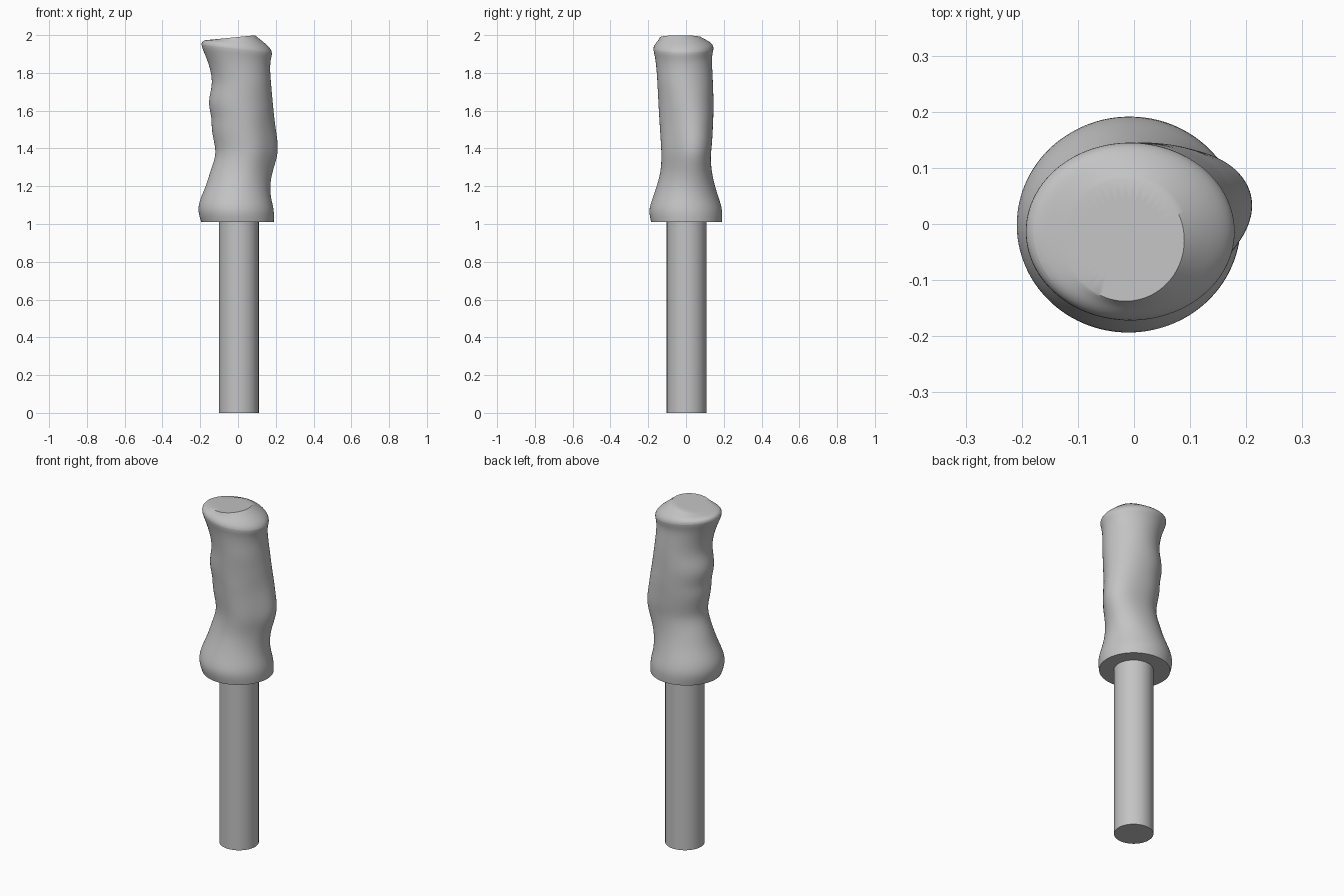
import bpy, bmesh, math

cube = bpy.data.objects.get("Cube")
if cube:
    bpy.data.objects.remove(cube)

SEGMENTS = 40


def make_material(name, colour):
    mat = bpy.data.materials.new(name)
    mat.use_nodes = True
    mat.diffuse_color = colour
    mat.node_tree.nodes["Principled BSDF"].inputs["Base Color"].default_value = colour
    return mat


grey = make_material("plain grey", (0.55, 0.55, 0.55, 1))


def shade(obj, angle):
    bpy.ops.object.select_all(action="DESELECT")
    obj.select_set(True)
    bpy.context.view_layer.objects.active = obj
    bpy.ops.object.shade_smooth_by_angle(angle=math.radians(angle))


def ring_points(z, left, right, front, back, palm, tilt):
    """Oval section between four extents, swollen toward the palm and tilted along x."""
    cx, cy = (left + right) / 2, (front + back) / 2
    a, b = (right - left) / 2, (back - front) / 2
    for i in range(SEGMENTS):
        t = math.tau * i / SEGMENTS
        swell = 1 + palm * math.sin(2 * t) * max(0, math.cos(t))
        x = cx + a * math.cos(t) * swell
        y = cy + b * math.sin(t) * swell
        yield x, y, z + tilt * x


# Moulded grip: z, left, right, front, back, palm swell, tilt
SECTIONS = [
    (1.01, -.195, .19, -.185, .19, 0, 0),
    (1.07, -.215, .193, -.2, .195, 0, 0),
    (1.13, -.203, .176, -.18, .177, 0, 0),
    (1.2, -.17, .168, -.155, .153, .05, 0),
    (1.28, -.147, .18, -.133, .135, .1, 0),
    (1.36, -.117, .205, -.13, .13, .15, 0),
    (1.42, -.123, .207, -.133, .138, .15, 0),
    (1.5, -.142, .197, -.138, .142, .12, 0),
    (1.56, -.138, .19, -.142, .145, .1, 0),
    (1.63, -.158, .185, -.146, .146, .05, 0),
    (1.69, -.149, .18, -.149, .145, .03, 0),
    (1.75, -.134, .175, -.152, .143, 0, 0),
    (1.83, -.15, .169, -.157, .139, 0, -.03),
    (1.89, -.178, .174, -.165, .136, 0, -.08),
    (1.93, -.2, .185, -.177, .15, 0, -.12),
    (1.955, -.183, .165, -.162, .138, 0, -.1),
    (1.972, -.15, .128, -.147, .112, 0, -.02),
    (1.99, -.12, .09, -.138, .08, 0, .1),
]
bm = bmesh.new()
crease = bm.edges.layers.float.new("crease_edge")
rings = [[bm.verts.new(p) for p in ring_points(*s)] for s in SECTIONS]
for low, high in zip(rings, rings[1:]):
    for i in range(SEGMENTS):
        j = (i + 1) % SEGMENTS
        bm.faces.new((low[i], low[j], high[j], high[i]))
for cap in (bm.faces.new(rings[0][::-1]), bm.faces.new(rings[-1])):
    for edge in cap.edges:
        edge[crease] = 1
mesh = bpy.data.meshes.new("grip")
bm.to_mesh(mesh)
bm.free()
grip = bpy.data.objects.new("grip", mesh)
bpy.context.collection.objects.link(grip)
mesh.materials.append(grey)
subdivision = grip.modifiers.new("Smooth form", "SUBSURF")
subdivision.levels = subdivision.render_levels = 2
shade(grip, 40)

# Straight round shaft running up into the grip
TOP = 1.05
bpy.ops.mesh.primitive_cylinder_add(vertices=64, radius=.105, depth=TOP,
                                    location=(.005, .003, TOP / 2))
shaft = bpy.context.object
shaft.name = "shaft"
shaft.data.materials.append(grey)
shade(shaft, 30)
